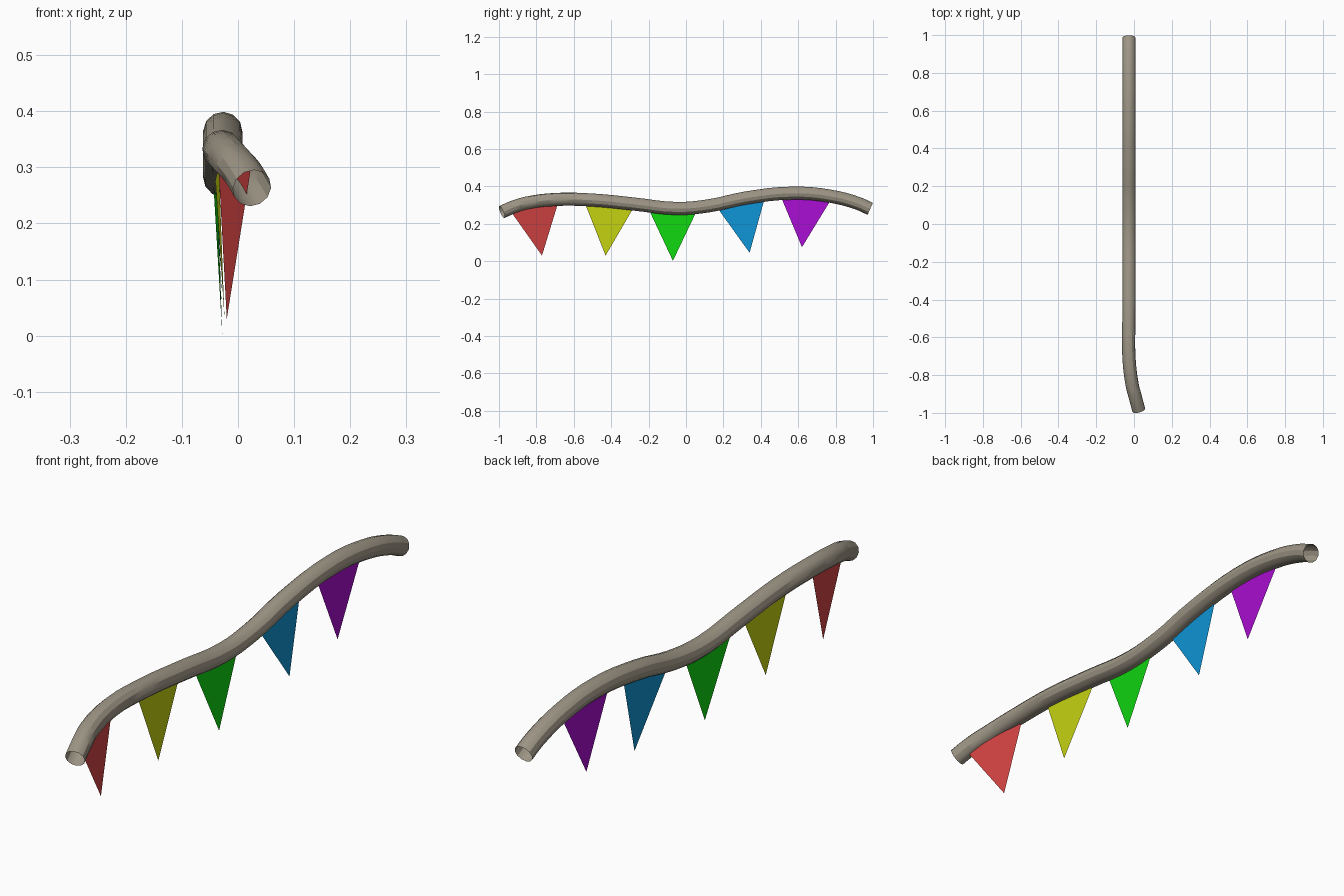
import bpy

if "Cube" in bpy.data.objects:
    bpy.data.objects.remove(bpy.data.objects["Cube"])


def srgb_material(name, rgb):
    def lin(c):
        c /= 255
        return c / 12.92 if c < 0.04045 else ((c + 0.055) / 1.055) ** 2.4
    m = bpy.data.materials.new(name)
    m.diffuse_color = (*[lin(c) for c in rgb], 1)
    m.use_nodes = True
    m.node_tree.nodes["Principled BSDF"].inputs["Base Color"].default_value = m.diffuse_color
    return m


# Wavy hollow cord: a 12-sided tube swept along a smooth path, open at both ends
path = [(0.025, -0.985, 0.263), (0.008, -0.92, 0.291), (-0.010, -0.85, 0.311),
        (-0.027, -0.70, 0.330), (-0.027, -0.50, 0.327), (-0.027, -0.28, 0.306),
        (-0.027, -0.05, 0.282), (-0.027, 0.12, 0.296), (-0.027, 0.32, 0.338),
        (-0.027, 0.57, 0.364), (-0.027, 0.77, 0.348), (-0.027, 0.92, 0.309),
        (-0.027, 0.985, 0.280)]
curve = bpy.data.curves.new("cord", 'CURVE')
curve.dimensions = '3D'
curve.bevel_depth = 0.035
curve.bevel_resolution = 4
curve.resolution_u = 4
curve.use_fill_caps = False
spline = curve.splines.new('BEZIER')
spline.bezier_points.add(len(path) - 1)
for p, co in zip(spline.bezier_points, path):
    p.co = co
    p.handle_left_type = p.handle_right_type = 'AUTO'
spline.use_smooth = True
cord = bpy.data.objects.new("cord", curve)
bpy.context.collection.objects.link(cord)
curve.materials.append(srgb_material("cord_taupe", (158, 150, 134)))
bpy.context.view_layer.objects.active = cord
cord.select_set(True)
bpy.ops.object.convert(target='MESH')
bpy.ops.object.shade_smooth_by_angle()

# Triangular pennants: two corners hidden in the cord and a hanging tip
flags = [
    ("red", (212, 68, 68), (0.022, -0.955, 0.292), (-0.036, -0.68, 0.325), (-0.020, -0.77, 0.03)),
    ("yellow", (194, 208, 15), (-0.035, -0.545, 0.322), (-0.042, -0.27, 0.304), (-0.024, -0.43, 0.03)),
    ("green", (15, 212, 15), (-0.045, -0.205, 0.290), (-0.038, 0.065, 0.285), (-0.028, -0.07, 0.002)),
    ("blue", (15, 148, 212), (-0.040, 0.155, 0.303), (-0.040, 0.425, 0.352), (-0.028, 0.34, 0.045)),
    ("purple", (168, 14, 208), (-0.040, 0.500, 0.362), (-0.040, 0.785, 0.345), (-0.028, 0.62, 0.075)),
]
for name, rgb, a, b, tip in flags:
    mesh = bpy.data.meshes.new(name + "_pennant")
    mesh.from_pydata([a, tip, b], [], [(0, 1, 2)])
    mesh.materials.append(srgb_material("pennant_" + name, rgb))
    bpy.context.collection.objects.link(bpy.data.objects.new(name + "_pennant", mesh))
